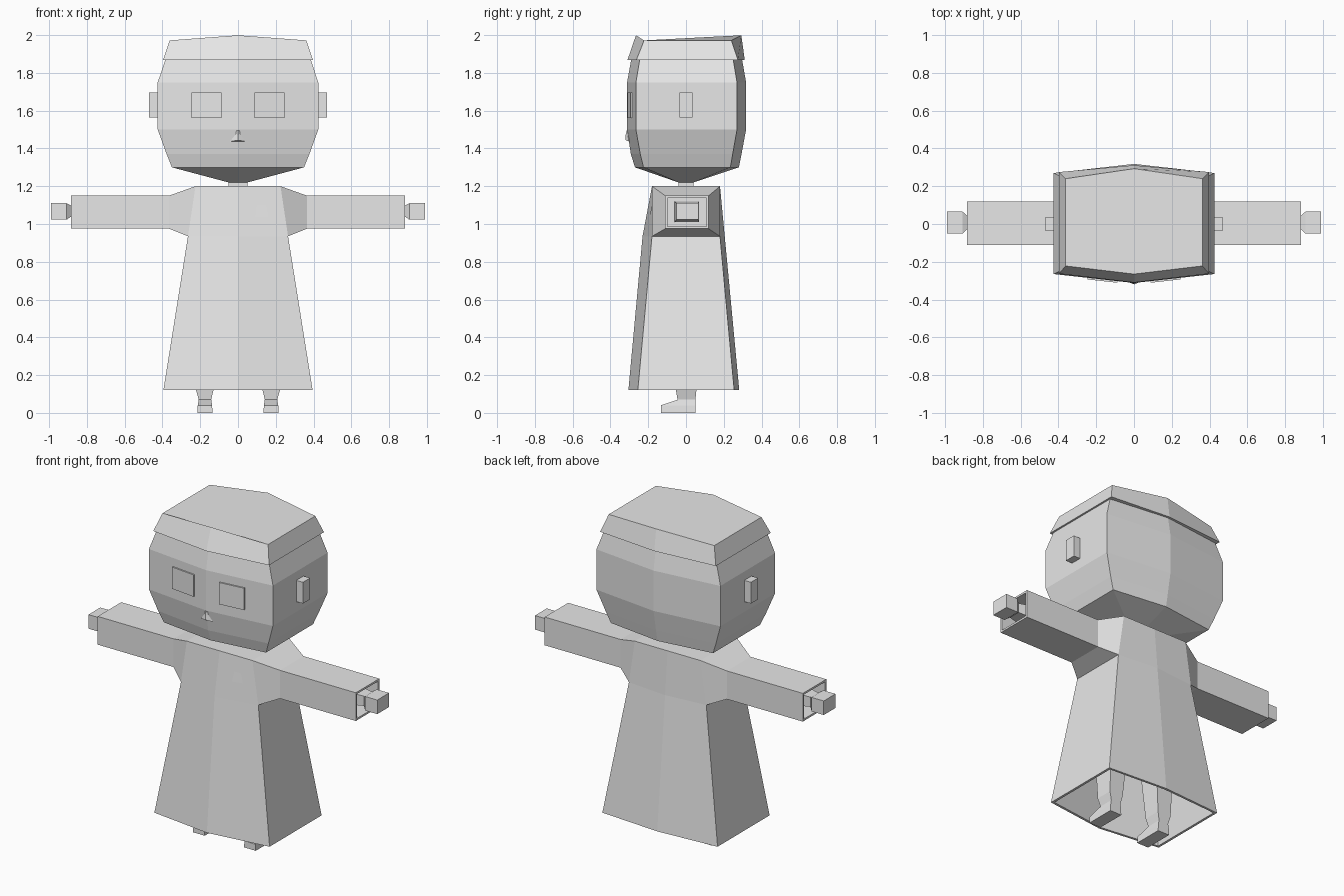
import bpy, bmesh

cube = bpy.data.objects.get("Cube")
if cube:
    bpy.data.objects.remove(cube, do_unlink=True)

grey = bpy.data.materials.new("plain grey")
grey.use_nodes = True
grey.diffuse_color = (0.8, 0.8, 0.8, 1)
grey.node_tree.nodes["Principled BSDF"].inputs["Base Color"].default_value = (0.8, 0.8, 0.8, 1)


def loft(name, rings, cap_start=True, cap_end=True):
    """Skin a list of equal-length point rings into one flat-shaded object."""
    bm = bmesh.new()
    loops = [[bm.verts.new(p) for p in ring] for ring in rings]
    n = len(loops[0])
    for a, b in zip(loops, loops[1:]):
        for i in range(n):
            j = (i + 1) % n
            bm.faces.new((a[i], a[j], b[j], b[i]))
    if cap_start:
        bm.faces.new(loops[0][::-1])
    if cap_end:
        bm.faces.new(loops[-1])
    bmesh.ops.recalc_face_normals(bm, faces=bm.faces)
    mesh = bpy.data.meshes.new(name)
    bm.to_mesh(mesh)
    bm.free()
    mesh.materials.append(grey)
    obj = bpy.data.objects.new(name, mesh)
    bpy.context.collection.objects.link(obj)
    return obj


def hexagon(z, w, front_mid, front_side, back_side, back_mid, lift=0.0):
    """Six-point section with pointed front and back; lift raises the middle."""
    return [(0, front_mid, z + lift), (w, front_side, z), (w, back_side, z),
            (0, back_mid, z + lift), (-w, back_side, z), (-w, front_side, z)]


def rect_z(z, x0, x1, y0, y1):
    return [(x0, y0, z), (x1, y0, z), (x1, y1, z), (x0, y1, z)]


def rect_x(x, y0, y1, z0, z1):
    return [(x, y0, z0), (x, y1, z0), (x, y1, z1), (x, y0, z1)]


# Head with its tapered underside
loft("head", [
    hexagon(1.22, 0.05, -0.04, -0.04, 0.04, 0.04),
    hexagon(1.30, 0.35, -0.27, -0.225, 0.235, 0.28),
    hexagon(1.37, 0.378, -0.292, -0.242, 0.247, 0.294),
    hexagon(1.50, 0.425, -0.312, -0.265, 0.27, 0.318),
    hexagon(1.75, 0.425, -0.312, -0.265, 0.27, 0.318),
    hexagon(1.87, 0.385, -0.29, -0.245, 0.25, 0.297),
    hexagon(1.95, 0.355, -0.26, -0.215, 0.23, 0.275),
])
loft("neck", [rect_z(z, -0.05, 0.05, -0.04, 0.04) for z in (1.15, 1.235)])

# Cap with a slight overhang
loft("cap", [
    hexagon(1.868, 0.397, -0.31, -0.263, 0.275, 0.311),
    hexagon(1.972, 0.362, -0.265, -0.222, 0.24, 0.293, 0.027),
])

# Small muzzle with nose and upper lip
loft("muzzle", [
    [(-0.008, -0.31, 1.495), (0, -0.314, 1.495), (0.008, -0.31, 1.495), (0, -0.29, 1.495)],
    [(-0.012, -0.308, 1.475), (0, -0.32, 1.47), (0.012, -0.308, 1.475), (0, -0.28, 1.475)],
    [(-0.042, -0.303, 1.437), (0, -0.319, 1.444), (0.042, -0.303, 1.437), (0, -0.27, 1.437)],
])

# Robe: outer shell, folded hem and inner lining
loft("robe", [
    hexagon(1.20, 0.225, -0.18, -0.18, 0.18, 0.18),
    hexagon(0.935, 0.265, -0.23, -0.18, 0.18, 0.205),
    hexagon(0.12, 0.395, -0.305, -0.255, 0.255, 0.282),
    hexagon(0.12, 0.38, -0.29, -0.242, 0.242, 0.267),
    hexagon(0.935, 0.25, -0.215, -0.167, 0.167, 0.19),
    hexagon(1.17, 0.21, -0.165, -0.165, 0.165, 0.165),
])

for side, s in (("left", 1), ("right", -1)):
    # Hollow sleeve flaring into the shoulder
    t, b = s * 0.225, s * 0.265
    x0, x1 = s * 0.365, s * 0.885
    loft(side + "_sleeve", [
        [(b, -0.18, 0.935), (b, 0.18, 0.935), (t, 0.18, 1.20), (t, -0.18, 1.20)],
        rect_x(x0, -0.11, 0.12, 0.975, 1.15),
        rect_x(x1, -0.11, 0.12, 0.975, 1.15),
        rect_x(x1, -0.098, 0.108, 0.987, 1.138),
        rect_x(x0, -0.098, 0.108, 0.987, 1.138),
    ], cap_start=False)

    # Arm, wrist and blocky hand
    loft(side + "_hand", [
        rect_x(s * 0.36, -0.06, 0.07, 1.01, 1.12),
        rect_x(s * 0.80, -0.045, 0.06, 1.03, 1.105),
        rect_x(s * 0.885, -0.03, 0.045, 1.038, 1.098),
        rect_x(s * 0.907, -0.05, 0.065, 1.023, 1.11),
        rect_x(s * 0.99, -0.05, 0.065, 1.023, 1.11),
    ])

    # Leg and foot
    loft(side + "_leg", [
        rect_z(0.0, s * 0.135, s * 0.215, -0.133, 0.05),
        rect_z(0.04, s * 0.137, s * 0.213, -0.133, 0.05),
        rect_z(0.07, s * 0.142, s * 0.208, -0.045, 0.05),
        rect_z(0.12, s * 0.13, s * 0.222, -0.053, 0.055),
        rect_z(0.60, s * 0.09, s * 0.23, -0.08, 0.08),
    ])

    # Ear
    loft(side + "_ear", [rect_x(s * x, -0.035, 0.035, 1.563, 1.695) for x in (0.41, 0.47)])

    # Eye plate lying on the sloped face
    xi, xo = s * 0.087, s * 0.246
    loft(side + "_eye", [
        [(xi, y, 1.562), (xo, y + 0.0175, 1.562), (xo, y + 0.0175, 1.697), (xi, y, 1.697)]
        for y in (-0.302, -0.311)])

# Hips joining the legs inside the robe
loft("hips", [rect_z(0.58, -0.23, 0.23, -0.09, 0.09), rect_z(0.85, -0.2, 0.2, -0.09, 0.09)])
